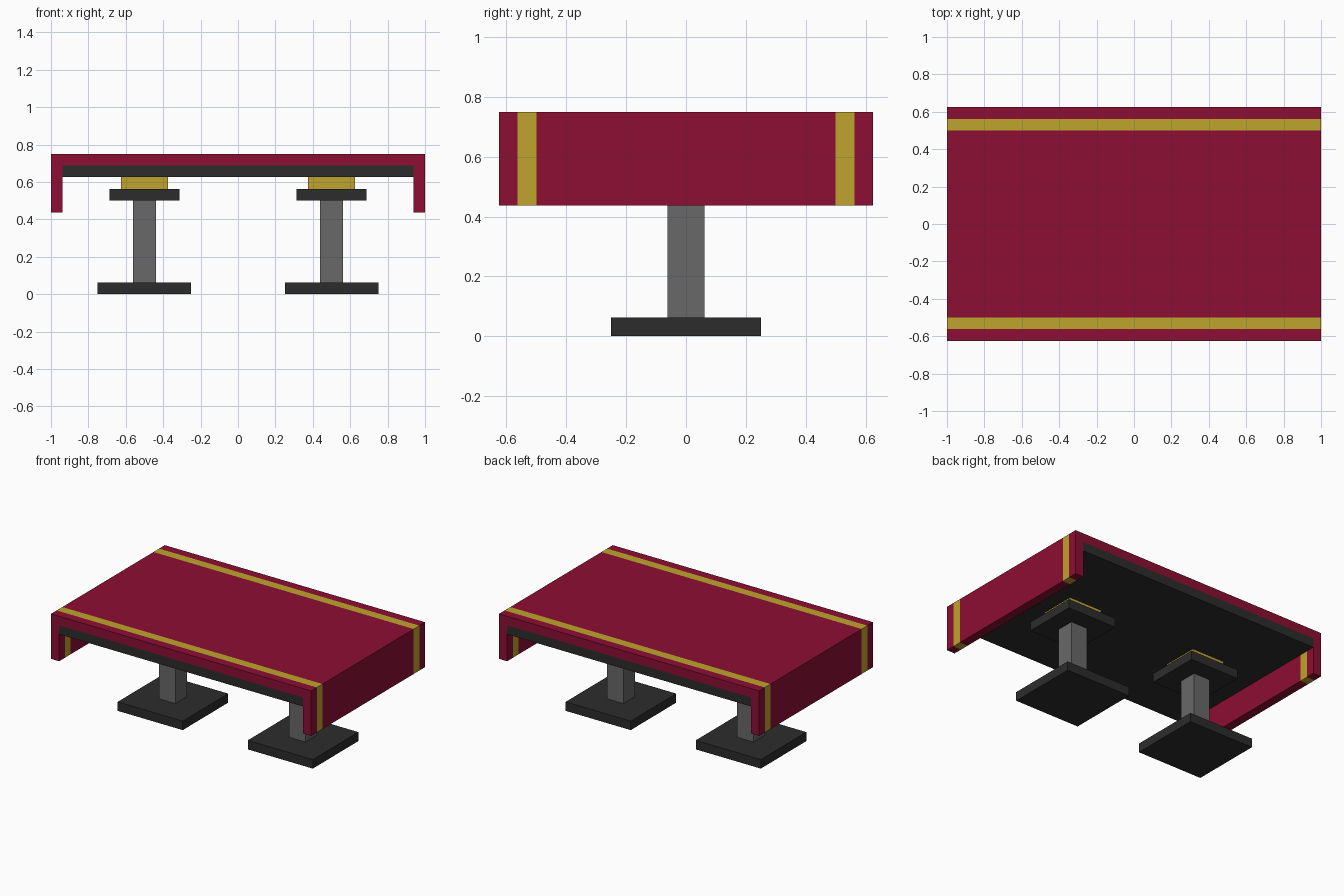
import bpy
import bmesh

if "Cube" in bpy.data.objects:
    bpy.data.objects.remove(bpy.data.objects["Cube"])

U = 1 / 16  # common board thickness


def material(name, hex_rgb):
    def lin(c):
        c /= 255
        return c / 12.92 if c <= 0.04045 else ((c + 0.055) / 1.055) ** 2.4
    m = bpy.data.materials.new(name)
    m.diffuse_color = (*[lin(c) for c in hex_rgb], 1)
    m.use_nodes = True
    m.node_tree.nodes["Principled BSDF"].inputs["Base Color"].default_value = m.diffuse_color
    return m


RED = material("crimson cloth", (140, 14, 51))
GOLD = material("gold trim", (192, 163, 45))
DARK = material("dark metal", (44, 44, 44))
GREY = material("grey metal", (104, 104, 104))


def add_object(name, bm, mats):
    bmesh.ops.recalc_face_normals(bm, faces=bm.faces)
    mesh = bpy.data.meshes.new(name)
    bm.to_mesh(mesh)
    bm.free()
    for m in mats:
        mesh.materials.append(m)
    obj = bpy.data.objects.new(name, mesh)
    bpy.context.collection.objects.link(obj)
    return obj


def box(name, x, half_x, half_y, z0, z1, mat):
    bm = bmesh.new()
    bmesh.ops.create_cube(bm, size=1)
    for v in bm.verts:
        v.co = (x + v.co.x * 2 * half_x, v.co.y * 2 * half_y,
                z0 + (v.co.z + 0.5) * (z1 - z0))
    return add_object(name, bm, [mat])


# Cloth: U-shaped profile swept front to back, sliced so the stripes wrap it
bm = bmesh.new()
profile = [(-1, 7 * U), (-1, 12 * U), (1, 12 * U), (1, 7 * U),
           (1 - U, 7 * U), (1 - U, 11 * U), (-1 + U, 11 * U), (-1 + U, 7 * U)]
stations = [-10 * U, -9 * U, -8 * U, 8 * U, 9 * U, 10 * U]
rings = [[bm.verts.new((x, y, z)) for x, z in profile] for y in stations]
n = len(profile)
for s, (a, b) in enumerate(zip(rings, rings[1:])):
    for i in range(n):
        j = (i + 1) % n
        face = bm.faces.new((a[i], a[j], b[j], b[i]))
        face.material_index = 1 if s in (1, 3) else 0
for ring in (rings[0], rings[-1]):
    for ids in ((0, 1, 6, 7), (1, 2, 5, 6), (2, 3, 4, 5)):
        bm.faces.new([ring[i] for i in ids])
add_object("table_cloth", bm, [RED, GOLD])

# Board under the cloth
box("table_board", 0, 1 - U, 10 * U, 10 * U, 11 * U, DARK)

# Two pedestals
for side, x in (("left", -0.5), ("right", 0.5)):
    box(side + "_foot", x, 4 * U, 4 * U, 0, U, DARK)
    box(side + "_post", x, U, U, U, 8 * U, GREY)
    box(side + "_bracket", x, 3 * U, 3 * U, 8 * U, 9 * U, DARK)
    box(side + "_gold_spacer", x, 2 * U, 2 * U, 9 * U, 10 * U, GOLD)
